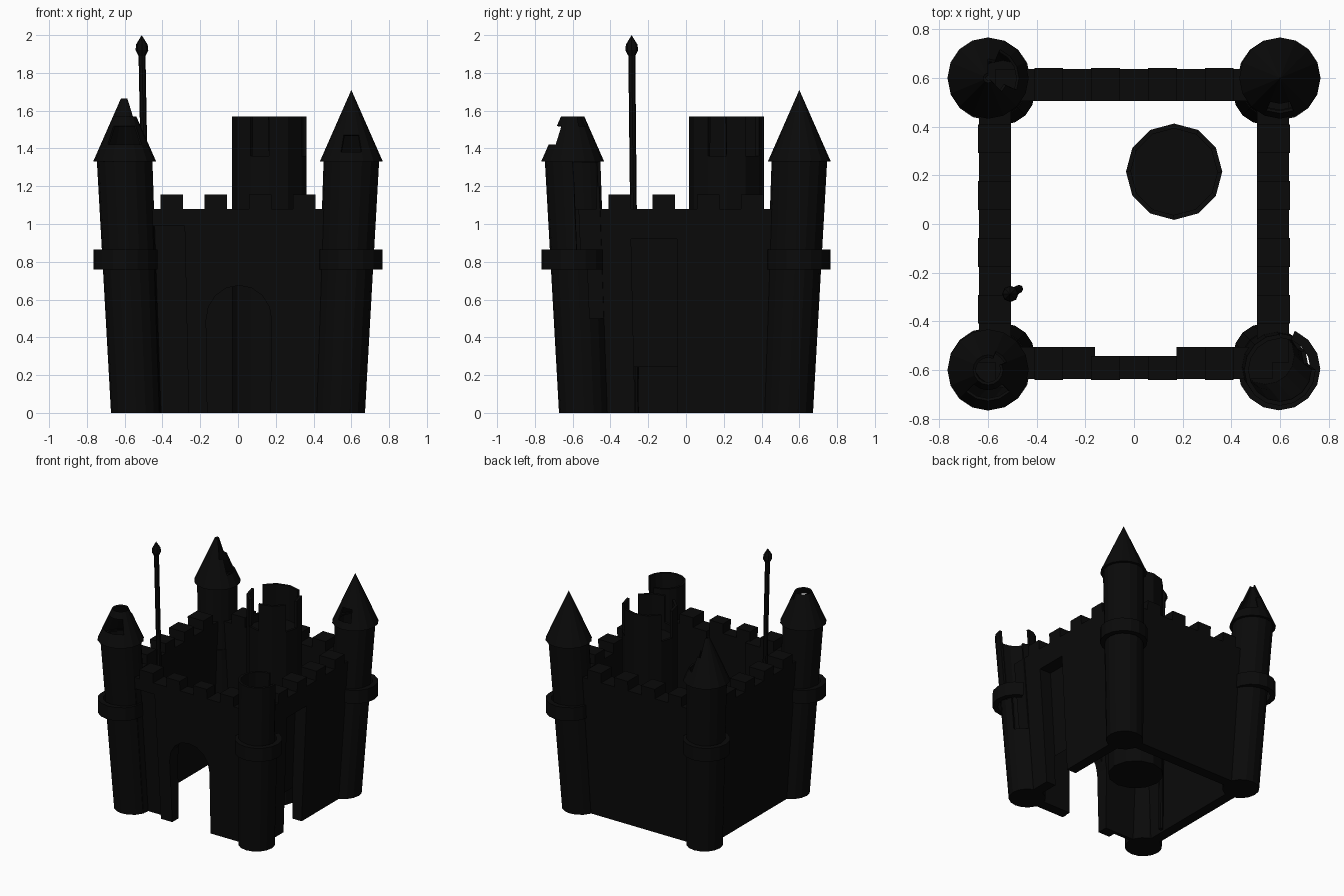
import bpy, bmesh, math

if "Cube" in bpy.data.objects:
    bpy.data.objects.remove(bpy.data.objects["Cube"])

black = bpy.data.materials.new("dark_stone")
black.diffuse_color = (0.003, 0.003, 0.003, 1)
black.use_nodes = True
black.node_tree.nodes["Principled BSDF"].inputs["Base Color"].default_value = black.diffuse_color


def finish(name, bm, taper=0.0, limit=0.0, shell=0.0, cutter=False):
    # taper narrows the part towards the ground; coordinates below limit stay upright
    bmesh.ops.recalc_face_normals(bm, faces=bm.faces)
    for v in bm.verts:
        f = 1 + taper * (0.1 * v.co.z / 1.33 - 0.1)
        for k in (0, 1):
            if abs(v.co[k]) > limit:
                v.co[k] *= f
    me = bpy.data.meshes.new(name)
    bm.to_mesh(me)
    bm.free()
    ob = bpy.data.objects.new(name, me)
    bpy.context.collection.objects.link(ob)
    me.materials.append(black)
    if shell:
        m = ob.modifiers.new("thickness", 'SOLIDIFY')
        m.thickness = shell
        m.offset = -1
    if cutter:
        ob.hide_render = True
        ob.hide_set(True)
    return ob


def lathe(name, cx, cy, profile, n=16, skip=(), **kw):
    # turned shape; skip lists broken-away (ring, segment) facets
    bm = bmesh.new()
    rings = []
    for r, z in profile:
        if r == 0:
            rings.append([bm.verts.new((cx, cy, z))] * n)
        else:
            rings.append([bm.verts.new((cx + r * math.cos(2 * math.pi * i / n),
                                        cy + r * math.sin(2 * math.pi * i / n), z)) for i in range(n)])
    for k in range(len(rings) - 1):
        a, b = rings[k], rings[k + 1]
        for i in range(n):
            if (k, i) in skip:
                continue
            j = (i + 1) % n
            bm.faces.new(list(dict.fromkeys((a[i], a[j], b[j], b[i]))))
    loose = [v for v in bm.verts if not v.link_faces]
    bmesh.ops.delete(bm, geom=loose, context='VERTS')
    return finish(name, bm, **kw)


def add_box(bm, x0, x1, y0, y1, z0, z1):
    for v in bmesh.ops.create_cube(bm, size=1)["verts"]:
        v.co = (x0 if v.co.x < 0 else x1, y0 if v.co.y < 0 else y1, z0 if v.co.z < 0 else z1)


def box(name, *dims, **kw):
    bm = bmesh.new()
    add_box(bm, *dims)
    return finish(name, bm, **kw)


def cut(ob, cutter):
    m = ob.modifiers.new("cut", 'BOOLEAN')
    m.operation = 'DIFFERENCE'
    m.solver = 'EXACT'
    m.object = cutter


# curtain walls: sloping outside, upright inside
I, O, E, TOP = 0.505, 0.65, 0.58, 1.08
wall = dict(taper=1, limit=0.53)
front = box("front_wall", -E, E, -O, -I, 0, TOP, **wall)
back = box("back_wall", -E, E, I, O, 0, TOP, **wall)
left = box("left_wall", -O, -I, -E, E, 0, TOP, **wall)
right = box("right_wall", I, O, -E, E, 0, TOP, **wall)

# arched gate opening
bm = bmesh.new()
pts = [(-0.18, -0.1), (0.19, -0.1)]
pts += [(0.005 + 0.185 * math.cos(a), 0.49 + 0.185 * math.sin(a))
        for a in [math.pi * k / 8 for k in range(9)]]
face = bm.faces.new([bm.verts.new((x, -0.8, z)) for x, z in pts])
new = bmesh.ops.extrude_face_region(bm, geom=[face])["geom"]
bmesh.ops.translate(bm, vec=(0, 0.5, 0), verts=[g for g in new if isinstance(g, bmesh.types.BMVert)])
cut(front, finish("gate_cutter", bm, taper=1, cutter=True))

# thinner wall above the gate, and recesses in the front and right walls
cut(front, box("gate_back_cutter", -0.16, 0.175, -0.543, -0.3, -0.1, 1.3, cutter=True))
cut(front, box("front_recess_cutter", -0.46, -0.29, -0.8, -0.59, -0.1, 0.99, taper=1, cutter=True))
cut(right, box("right_recess_cutter", 0.55, 0.8, -0.30, -0.05, -0.1, 0.92, taper=1, cutter=True))

# merlons on the four walls, shallower above the gate
bm = bmesh.new()
for c in (-0.35, -0.1175, 0.1175, 0.35):
    a, b = c - 0.059, c + 0.059
    for s in (-1, 1):
        inner = 0.543 if s < 0 and abs(c) < 0.2 else I
        lo, hi = sorted((s * inner, s * 0.65))
        add_box(bm, a, b, lo, hi, 1.07, 1.155)
        lo, hi = sorted((s * I, s * 0.65))
        add_box(bm, lo, hi, a, b, 1.07, 1.155)
finish("merlons", bm, taper=1, limit=0.6)

# corner towers and their bands; the front right one is ruined
tower = [(0, 0), (0.147, 0), (0.147, 0.5), (0.147, 0.76), (0.147, 1.2), (0.147, 1.33)]
band = [(0.13, 0.76), (0.17, 0.76), (0.17, 0.865), (0.13, 0.865)]
for sx, xn in ((-1, "left"), (1, "right")):
    for sy, yn in ((-1, "front"), (1, "back")):
        ruined = sx > 0 and sy < 0
        gaps, band_gaps = set(), set()
        if ruined:
            gaps = {(4, i) for i in range(4)} | {(3, i) for i in range(3)} | {(2, 1), (2, 2)}
            band_gaps = {(k, 3) for k in range(3)}
        lathe(f"{yn}_{xn}_tower", sx * 0.6, sy * 0.6, tower, skip=gaps, taper=1,
              shell=0.018 if ruined else 0)
        lathe(f"{yn}_{xn}_band", sx * 0.596, sy * 0.596, band, skip=band_gaps)


# conical roofs with broken facets
def roof(name, x, y, levels, skip=()):
    prof = [(0.13, 1.33)] + [(round(0.167 * (1.71 - z) / 0.38, 5), z) for z in levels]
    lathe(name, x, y, prof, skip=skip, shell=0.012)


roof("back_right_roof", 0.6, 0.6, (1.33, 1.38, 1.47, 1.71), {(2, 11), (2, 12)})
roof("back_left_roof", -0.6, 0.6, (1.33, 1.42, 1.53, 1.665),
     {(3, i) for i in (0, 1, 2, 3, 14, 15)} | {(2, i) for i in (0, 1, 2, 15)})
roof("front_left_roof", -0.6, -0.6, (1.33, 1.42, 1.52, 1.57),
     {(2, i) for i in (10, 11, 12, 13)} | {(3, 1), (3, 2)})

# round keep with a broken rim
lathe("keep", 0.165, 0.215, [(0, 0), (0.198, 0), (0.198, 1.36), (0.198, 1.57)], n=12,
      skip={(2, 1), (2, 5), (2, 8), (2, 11)}, shell=0.02)
lathe("keep_floor", 0.165, 0.215, [(0, 1.3), (0.19, 1.3), (0.19, 1.28), (0, 1.28)], n=12)

# slightly leaning flagpole with pointed finial
lathe("flagpole", -0.4976, -0.281,
      [(0, 0), (0.018, 0), (0.018, 1.89), (0.033, 1.92), (0.03, 1.95), (0.012, 1.98), (0, 2.0)],
      n=8, taper=0.5)
